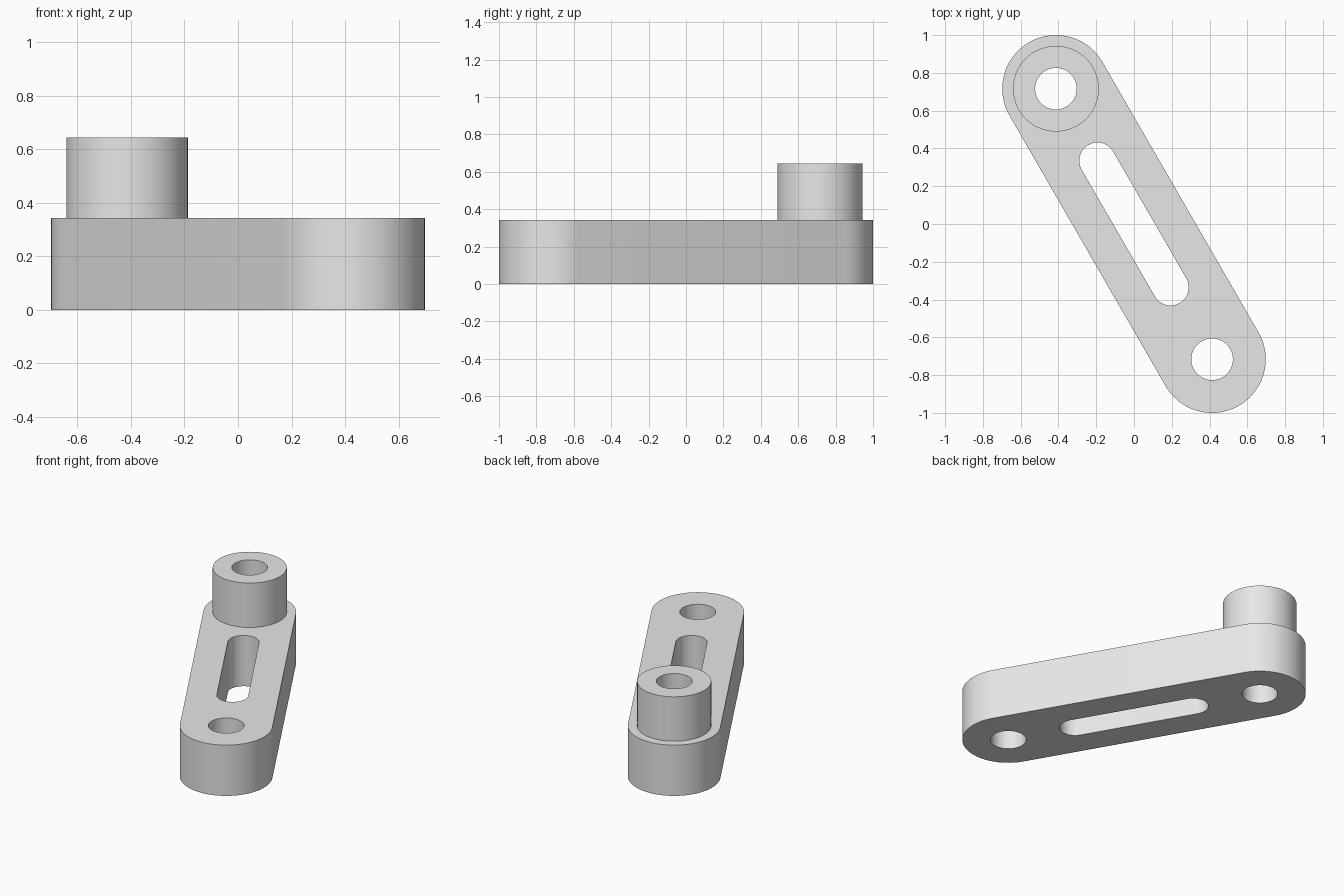
import bpy
import bmesh
from math import pi, radians, cos, sin
from mathutils import Vector

cube = bpy.data.objects.get("Cube")
if cube:
    bpy.data.objects.remove(cube, do_unlink=True)

# Overall sizes
AXIS = Vector((cos(radians(120)), sin(radians(120))))
BAR_HEIGHT, TOTAL_HEIGHT = 0.343, 0.643
HOLE_REACH, SLOT_REACH = 0.827, 0.387
END_RADIUS, BOSS_RADIUS = 0.284, 0.227
HOLE_RADIUS, SLOT_RADIUS = 0.11, 0.096
SEGMENTS = 40

grey = bpy.data.materials.new("plain grey")
grey.use_nodes = True
grey.diffuse_color = (0.8, 0.8, 0.8, 1)
grey.node_tree.nodes["Principled BSDF"].inputs["Base Color"].default_value = (0.8, 0.8, 0.8, 1)


def stadium(reach, radius):
    """Rounded outline along the bar axis."""
    points = []
    for side in (1, -1):
        start = AXIS.to_3d().xy.angle_signed(Vector((1, 0))) - side * pi / 2
        for i in range(SEGMENTS + 1):
            a = start + pi * i / SEGMENTS
            points.append(AXIS * reach * side + Vector((cos(a), sin(a))) * radius)
    return points


def circle(centre, radius):
    count = SEGMENTS * 2
    return [centre + Vector((cos(2 * pi * i / count), sin(2 * pi * i / count))) * radius
            for i in range(count)]


def extruded_plate(name, outlines, bottom, top, open_bottom=False):
    """Fill the first outline, leave the others as holes, and extrude upward."""
    bm = bmesh.new()
    for outline in outlines:
        verts = [bm.verts.new((p.x, p.y, bottom)) for p in outline]
        for i, v in enumerate(verts):
            bm.edges.new((verts[i - 1], v))
    bmesh.ops.triangle_fill(bm, edges=bm.edges[:], use_beauty=True, normal=(0, 0, 1))
    result = bmesh.ops.extrude_face_region(bm, geom=bm.faces[:], use_keep_orig=True)
    raised = [g for g in result["geom"] if isinstance(g, bmesh.types.BMVert)]
    bmesh.ops.translate(bm, verts=raised, vec=(0, 0, top - bottom))
    bmesh.ops.recalc_face_normals(bm, faces=bm.faces[:])
    if open_bottom:
        base = [f for f in bm.faces if all(v.co.z < bottom + 0.001 for v in f.verts)]
        bmesh.ops.delete(bm, geom=base, context='FACES_ONLY')
    mesh = bpy.data.meshes.new(name)
    bm.to_mesh(mesh)
    bm.free()
    mesh.materials.append(grey)
    obj = bpy.data.objects.new(name, mesh)
    bpy.context.collection.objects.link(obj)
    bpy.ops.object.select_all(action='DESELECT')
    obj.select_set(True)
    bpy.context.view_layer.objects.active = obj
    bpy.ops.object.shade_smooth_by_angle(angle=radians(30))
    return obj


# Slotted bar with a round hole at each end
boss_centre = AXIS * HOLE_REACH
extruded_plate("slotted_bar", [
    stadium(HOLE_REACH, END_RADIUS),
    stadium(SLOT_REACH, SLOT_RADIUS),
    circle(boss_centre, HOLE_RADIUS),
    circle(-boss_centre, HOLE_RADIUS),
], 0, BAR_HEIGHT)

# Hollow boss standing on the rear end
extruded_plate("hollow_boss", [
    circle(boss_centre, BOSS_RADIUS),
    circle(boss_centre, HOLE_RADIUS),
], BAR_HEIGHT, TOTAL_HEIGHT, open_bottom=True)
